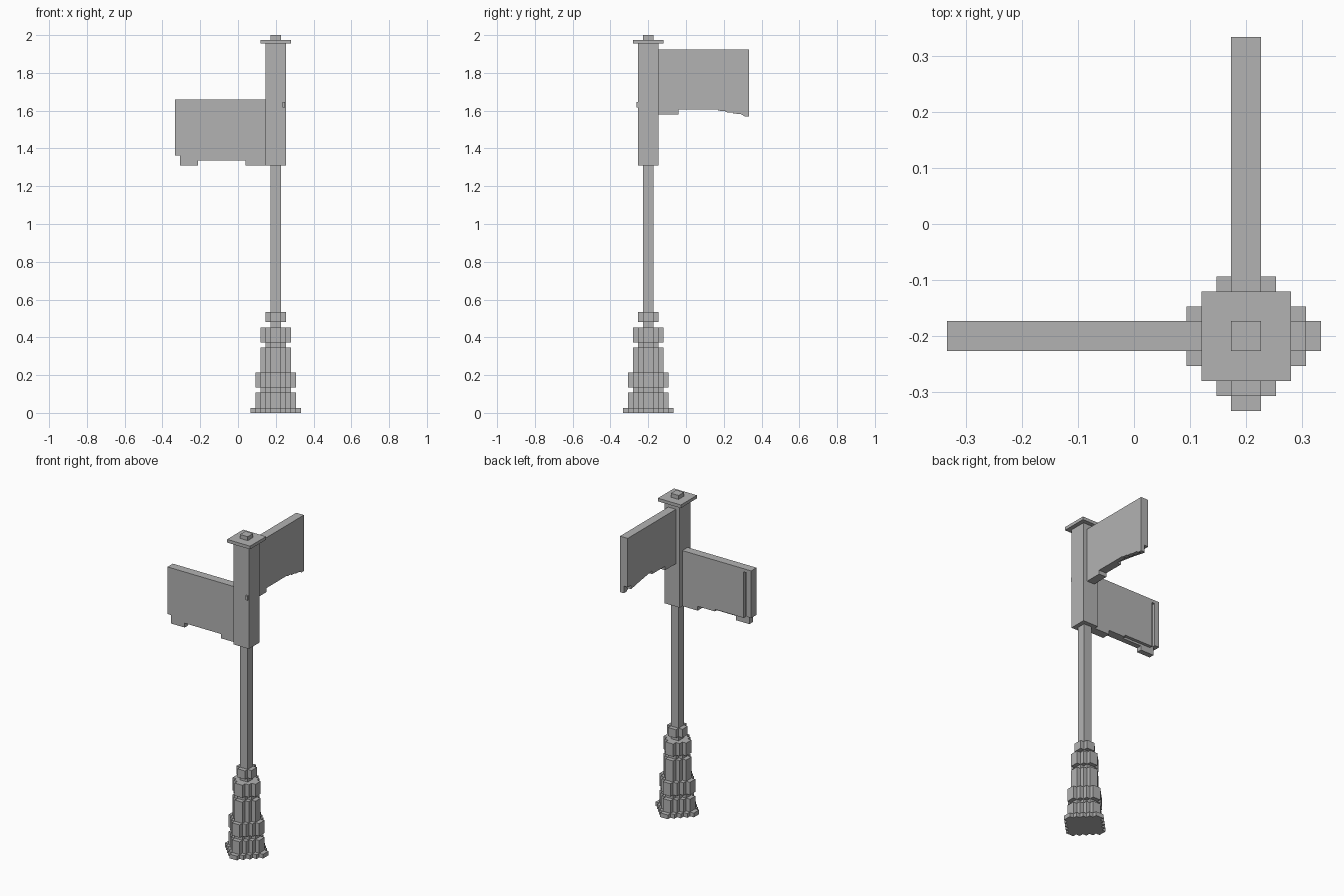
import bpy, bmesh

cube = bpy.data.objects.get("Cube")
if cube:
    bpy.data.objects.remove(cube, do_unlink=True)

V = 2 / 75           # block size
CX, CY = 0.2, -0.2   # post axis

grey = bpy.data.materials.new("grey")
grey.use_nodes = True
colour = (0.45, 0.45, 0.45, 1)
grey.diffuse_color = colour
grey.node_tree.nodes["Principled BSDF"].inputs["Base Color"].default_value = colour


def prism(name, outline, axis, lo, hi):
    """Extrude a 2D outline along an axis from lo to hi."""
    place = {"x": lambda u, v: (lo, u, v),
             "y": lambda u, v: (u, lo, v),
             "z": lambda u, v: (u, v, lo)}[axis]
    bm = bmesh.new()
    face = bm.faces.new([bm.verts.new(place(u, v)) for u, v in outline])
    new = bmesh.ops.extrude_face_region(bm, geom=[face])["geom"]
    shift = [hi - lo if a == axis else 0 for a in "xyz"]
    bmesh.ops.translate(bm, vec=shift, verts=[g for g in new if isinstance(g, bmesh.types.BMVert)])
    bmesh.ops.recalc_face_normals(bm, faces=bm.faces)
    mesh = bpy.data.meshes.new(name)
    bm.to_mesh(mesh)
    bm.free()
    mesh.materials.append(grey)
    obj = bpy.data.objects.new(name, mesh)
    bpy.context.collection.objects.link(obj)
    return obj


def rect(u0, u1, v0, v1):
    return [(u0, v0), (u1, v0), (u1, v1), (u0, v1)]


def post_block(name, half, lo, hi):
    r = half * V
    return prism(name, rect(CX - r, CX + r, CY - r, CY + r), "z", lo, hi)


def stepped_ring(n):
    """Block-stepped round outline with a radius of n blocks."""
    quarter = []
    for k in range(n):
        quarter += [(n - k, k), (n - k, k + 1)]
    pts = []
    for _ in range(4):
        pts += quarter
        quarter = [(-y, x) for x, y in quarter]
    # drop the points lying in the middle of the four flat sides
    pts = [p for p in pts if 0 not in p]
    return [(CX + x * V, CY + y * V) for x, y in pts]


# Stepped base: radius in blocks, bottom, top
tiers = [(5, 0, 1), (4, 1, 4), (3, 4, 5), (4, 5, 8), (3, 8, 13),
         (2, 13, 14), (3, 14, 17), (2, 18, 20)]
for i, (n, lo, hi) in enumerate(tiers):
    prism(f"base_tier_{i + 1}", stepped_ring(n), "z", lo * V, hi * V)

# Post, upper housing, cap and finial
post_block("post", 1, 17 * V, 1.32)
post_block("upper_housing", 2, 1.31, 1.955)
post_block("cap", 3, 1.955, 1.975)
post_block("finial", 1, 1.975, 2.0)
prism("latch", rect(0.235, 0.25, 1.617, 1.645), "y", -0.262, -0.25)

# Side panel: front sheet, back sheet with a groove near the free end
front_sheet = [(-0.333, 1.66), (-0.333, 1.363), (-0.307, 1.363), (-0.307, 1.31),
               (-0.213, 1.31), (-0.213, 1.337), (0.04, 1.337), (0.04, 1.31),
               (0.147, 1.31), (0.147, 1.66)]
prism("side_panel_front", front_sheet, "y", CY - V, CY + 0.007)
back_sheet = [(-0.28, 1.66), (-0.28, 1.35), (-0.08, 1.35), (-0.08, 1.337),
              (0.04, 1.337), (0.04, 1.31), (0.147, 1.31), (0.147, 1.66)]
prism("side_panel_back", back_sheet, "y", CY + 0.007, CY + V)
prism("side_panel_end", rect(-0.333, -0.3, 1.363, 1.66), "y", CY + 0.007, CY + V)
prism("side_panel_groove_top", rect(-0.3, -0.28, 1.64, 1.66), "y", CY + 0.007, CY + V)

# Rear panel: two sheets with ragged lower edges
start = [(-0.147, 1.923), (-0.147, 1.58), (-0.04, 1.58), (-0.04, 1.605)]
left_edge = [(0.17, 1.605), (0.17, 1.6), (0.21, 1.598), (0.21, 1.592), (0.25, 1.59),
             (0.25, 1.585), (0.29, 1.582), (0.31, 1.57), (0.333, 1.57), (0.333, 1.923)]
prism("rear_panel_left", start + left_edge, "x", CX, CX + V)
right_edge = [(0.09, 1.605), (0.09, 1.625), (0.16, 1.615), (0.22, 1.605),
              (0.3, 1.59), (0.3, 1.615), (0.333, 1.615), (0.333, 1.923)]
prism("rear_panel_right", start + right_edge, "x", CX - V, CX)
